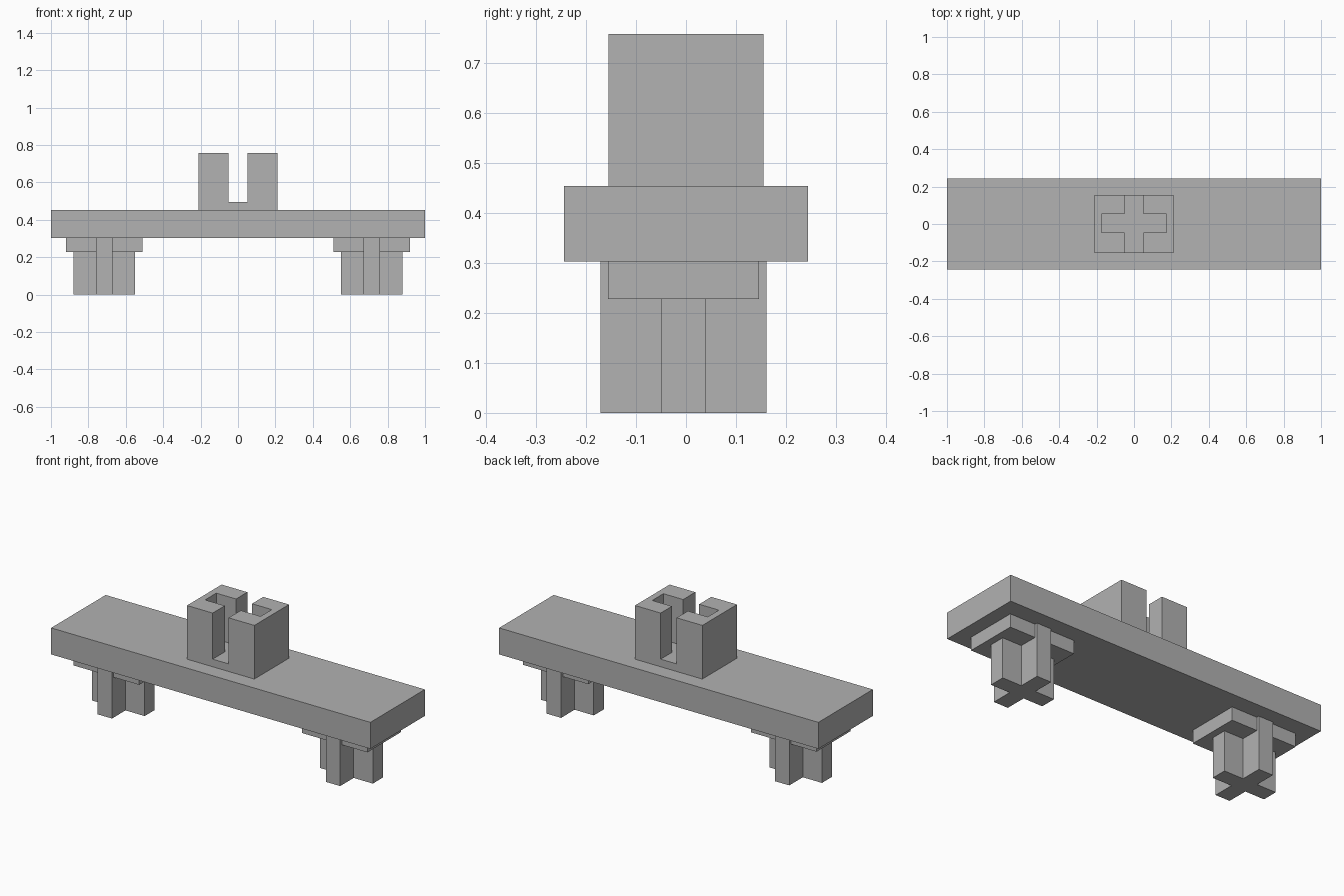
import bpy
import bmesh

if "Cube" in bpy.data.objects:
    bpy.data.objects.remove(bpy.data.objects["Cube"], do_unlink=True)

grey = bpy.data.materials.new("plain grey")
grey.use_nodes = True
colour = (0.445, 0.445, 0.445, 1)
grey.diffuse_color = colour
grey.node_tree.nodes["Principled BSDF"].inputs["Base Color"].default_value = colour


def prism(name, outline, bottom, top):
    """Extrude a flat outline upward into a solid."""
    bm = bmesh.new()
    face = bm.faces.new([bm.verts.new((x, y, bottom)) for x, y in outline])
    grown = bmesh.ops.extrude_face_region(bm, geom=[face])["geom"]
    verts = [v for v in grown if isinstance(v, bmesh.types.BMVert)]
    bmesh.ops.translate(bm, verts=verts, vec=(0, 0, top - bottom))
    bmesh.ops.recalc_face_normals(bm, faces=bm.faces)
    mesh = bpy.data.meshes.new(name)
    bm.to_mesh(mesh)
    bm.free()
    mesh.materials.append(grey)
    obj = bpy.data.objects.new(name, mesh)
    bpy.context.collection.objects.link(obj)
    return obj


def rectangle(cx, cy, hx, hy):
    return [(cx - hx, cy - hy), (cx + hx, cy - hy), (cx + hx, cy + hy), (cx - hx, cy + hy)]


def cross(cx, cy, reach_x, reach_y, half):
    quarter = [(reach_x, half), (half, half), (half, reach_y)]
    points = []
    for sx, sy in ((1, 1), (-1, 1), (-1, -1), (1, -1)):
        # Every other quarter runs backwards to keep the outline continuous
        corner = quarter if sx == sy else quarter[::-1]
        points += [(cx + sx * x, cy + sy * y) for x, y in corner]
    return points


# Long deck
UNDERSIDE, DECK_TOP = 0.303, 0.453
prism("deck", rectangle(0, 0, 1, 0.244), UNDERSIDE, DECK_TOP)

# Mounting pads and cross-shaped legs
for side, x in (("left", 0.715), ("right", -0.715)):
    prism(side + "_pad", rectangle(x, -0.005, 0.205, 0.151), 0.228, UNDERSIDE)
    prism(side + "_leg", cross(x, -0.005, 0.165, 0.166, 0.045), 0, UNDERSIDE)

# Socket block with a cross-shaped slot open at front and back
socket = prism("socket", rectangle(0, 0, 0.211, 0.155), DECK_TOP, 0.757)
cutter = prism("slot_cutter", cross(0, 0.004, 0.174, 0.3, 0.05), 0.496, 0.9)
cutter.hide_render = True
slot = socket.modifiers.new("slot", "BOOLEAN")
slot.operation = "DIFFERENCE"
slot.solver = "EXACT"
slot.object = cutter
bpy.context.view_layer.objects.active = socket
bpy.ops.object.modifier_apply(modifier=slot.name)
bpy.data.objects.remove(cutter, do_unlink=True)
